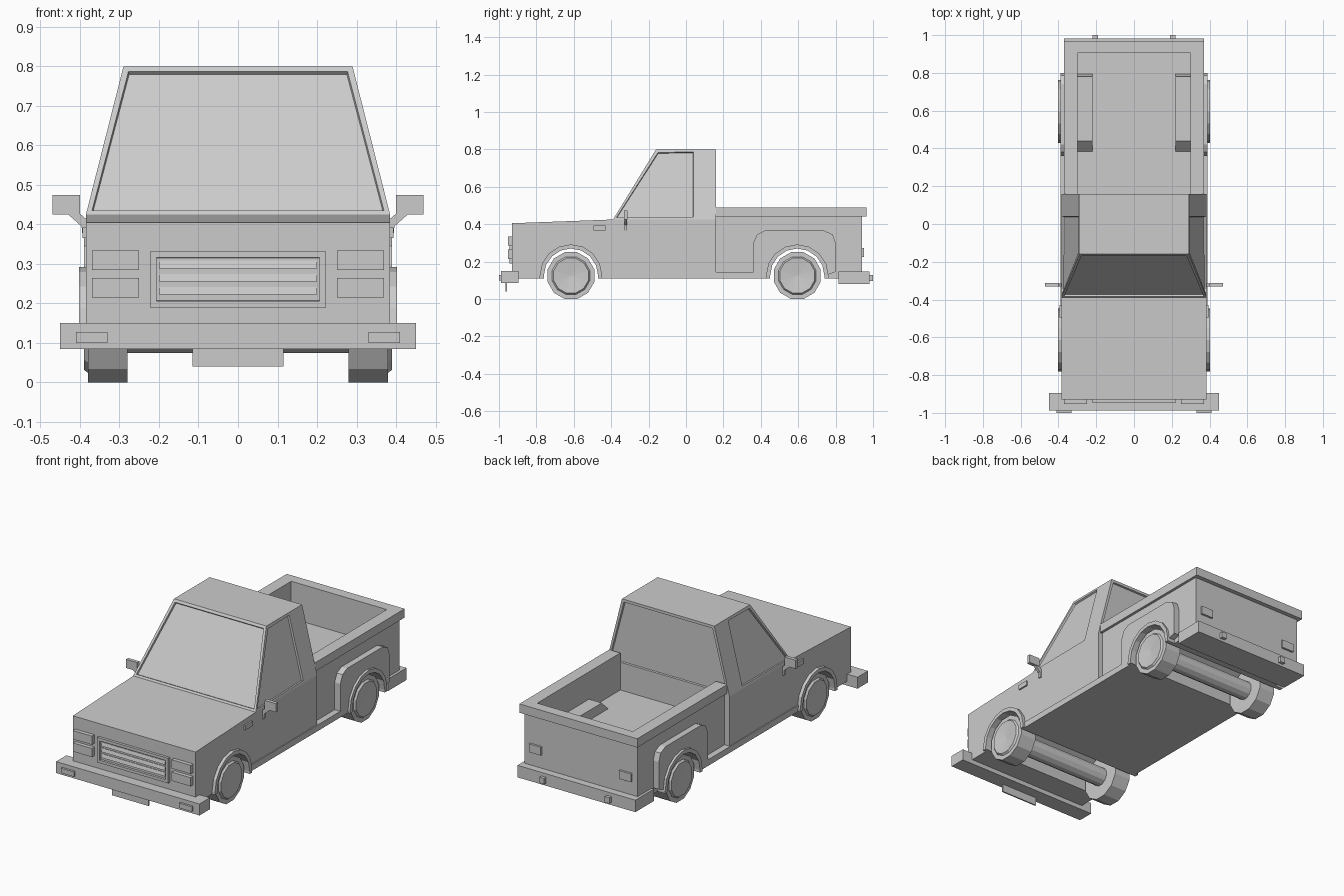
import bpy, bmesh
from math import radians, sin, cos, pi
from mathutils import Matrix

if "Cube" in bpy.data.objects:
    bpy.data.objects.remove(bpy.data.objects["Cube"])

GREY = (0.6, 0.6, 0.6, 1)
paint = bpy.data.materials.new("plain_grey")
paint.use_nodes = True
paint.diffuse_color = GREY
paint.node_tree.nodes["Principled BSDF"].inputs["Base Color"].default_value = GREY


def finish(name, bm):
    bmesh.ops.recalc_face_normals(bm, faces=bm.faces[:])
    mesh = bpy.data.meshes.new(name)
    bm.to_mesh(mesh)
    bm.free()
    mesh.materials.append(paint)
    obj = bpy.data.objects.new(name, mesh)
    bpy.context.collection.objects.link(obj)
    return obj


def prism(name, profile, lo, hi, axis="x"):
    """Extrude a (y, z) profile along x, or an (x, z) profile along y."""
    bm = bmesh.new()
    put = (lambda a, b: (lo, a, b)) if axis == "x" else (lambda a, b: (a, lo, b))
    face = bm.faces.new([bm.verts.new(put(a, b)) for a, b in profile])
    new = bmesh.ops.extrude_face_region(bm, geom=[face])["geom"]
    d = hi - lo
    bmesh.ops.translate(bm, verts=[v for v in new if isinstance(v, bmesh.types.BMVert)],
                        vec=(d, 0, 0) if axis == "x" else (0, d, 0))
    return finish(name, bm)


def box(name, x, y, z):
    return prism(name, [(y[0], z[0]), (y[1], z[0]), (y[1], z[1]), (y[0], z[1])], *x)


def pair(name, x, y, z):
    """The same box on the left and the right."""
    box("left_" + name, x, y, z)
    box("right_" + name, (-x[1], -x[0]), y, z)


def prism_pair(name, profile, lo, hi):
    prism("left_" + name, profile, lo, hi)
    prism("right_" + name, profile, -hi, -lo)


FRONT, REAR, AXLE_Z, FLOOR = -0.615, 0.595, 0.125, 0.11


def arch(cy, r, n=8):
    """Wheel opening from front foot, over the top, to the back foot."""
    top = [(cy - r * cos(pi * i / n), AXLE_Z + r * sin(pi * i / n)) for i in range(n + 1)]
    return [(cy - r, FLOOR)] + top + [(cy + r, FLOOR)]


# Front body with a wheel tunnel right across
prism("front_body", [(-0.93, FLOOR)] + arch(FRONT, 0.145) +
      [(0.16, FLOOR), (0.16, 0.425), (-0.39, 0.425), (-0.93, 0.405)], -0.385, 0.385)

# Cab: tapered block with recessed windows
bm = bmesh.new()
rings = [[bm.verts.new(p) for p in ((-w, y, z), (w, y, z), (w, 0.16, z), (-w, 0.16, z))]
         for w, y, z in ((0.385, -0.39, 0.425), (0.29, -0.16, 0.8))]
windows = []
for i in range(4):
    j = (i + 1) % 4
    windows.append(bm.faces.new((rings[0][i], rings[0][j], rings[1][j], rings[1][i])))
bm.faces.new(rings[1])
bm.faces.new(rings[0][::-1])
bmesh.ops.recalc_face_normals(bm, faces=bm.faces[:])
bmesh.ops.inset_individual(bm, faces=windows, thickness=0.02, depth=0)
for side in (windows[1], windows[3]):
    for v in side.verts:
        if v.co.y > 0.1:
            v.co.y = 0.04
bmesh.ops.inset_individual(bm, faces=windows, thickness=0.003, depth=-0.01)
finish("cab", bm)

# Cargo bed
prism("bed_base", [(0.16, FLOOR)] + arch(REAR, 0.145) +
      [(0.82, FLOOR), (0.82, 0.145), (0.94, 0.145), (0.94, 0.28), (0.16, 0.28)], -0.355, 0.355)
pair("bed_side", (0.3, 0.355), (0.16, 0.94), (0.28, 0.45))
box("tailgate", (-0.3, 0.3), (0.905, 0.94), (0.28, 0.45))
pair("bed_rail", (0.3, 0.37), (0.16, 0.965), (0.44, 0.49))
box("tailgate_rail", (-0.3, 0.3), (0.905, 0.965), (0.44, 0.49))
prism_pair("wheel_box", [(0.385, 0.28), (0.44, 0.335), (0.78, 0.335), (0.795, 0.28)], 0.22, 0.3)

# Sills, wheel arch lips and rear fenders
box("sill", (-0.39, 0.39), (-0.47, 0.44), (FLOOR, 0.145))
for name, cy in (("front", FRONT), ("rear", REAR)):
    prism_pair(name + "_arch_lip", arch(cy, 0.145) + arch(cy, 0.167)[::-1], 0.345, 0.403)
fender = [(0.36, 0.145), (0.36, 0.3), (0.38, 0.345), (0.42, 0.365),
          (0.74, 0.365), (0.785, 0.345), (0.8, 0.3), (0.8, 0.145)]
prism_pair("rear_fender", fender + arch(REAR, 0.15)[1:-1][::-1], 0.345, 0.39)


# Wheels and axles
def cylinder(bm, r, length, x):
    turn = Matrix.Rotation(radians(90), 4, "Y") @ Matrix.Rotation(radians(15), 4, "Z")
    bmesh.ops.create_cone(bm, cap_ends=True, segments=12, radius1=r, radius2=r, depth=length,
                          matrix=Matrix.Translation((x, 0, 0)) @ turn)


for name, cy in (("front", FRONT), ("rear", REAR)):
    for side, s in (("left", 1), ("right", -1)):
        bm = bmesh.new()
        cylinder(bm, AXLE_Z / cos(pi / 12), 0.1, s * 0.33)
        cap = [f for f in bm.faces if f.normal.x * s > 0.9]
        bmesh.ops.inset_individual(bm, faces=cap, thickness=0.025, depth=0)
        bmesh.ops.inset_individual(bm, faces=cap, thickness=0.008, depth=0.01)
        bmesh.ops.poke(bm, faces=cap, offset=-0.01)
        finish(f"{name}_{side}_wheel", bm).location = (0, cy, AXLE_Z)
    bm = bmesh.new()
    cylinder(bm, 0.052, 0.57, 0)
    finish(name + "_axle", bm).location = (0, cy, AXLE_Z)

# Bumpers, fog lamps, number plate
box("front_bumper", (-0.45, 0.45), (-0.988, -0.895), (0.085, 0.15))
pair("fog_lamp", (0.33, 0.41), (-1.0, -0.988), (0.1, 0.128))
box("number_plate", (-0.115, 0.115), (-0.965, -0.957), (0.04, 0.085))
box("rear_bumper", (-0.37, 0.37), (0.815, 0.982), (0.08, 0.148))
pair("bumper_stud", (0.19, 0.22), (0.982, 1.0), (0.095, 0.128))
pair("tail_lamp", (0.245, 0.32), (0.94, 0.952), (0.225, 0.272))

# Grille and headlamps
bm = bmesh.new()
bmesh.ops.create_cube(bm, size=1, matrix=Matrix.Translation((0, -0.935, 0.261)) @
                      Matrix.Diagonal((0.446, 0.02, 0.142, 1)))
opening = [f for f in bm.faces if f.normal.y < -0.9]
bmesh.ops.inset_individual(bm, faces=opening, thickness=0.023, depth=0)
bmesh.ops.inset_individual(bm, faces=opening, thickness=0.001, depth=-0.012)
finish("grille_frame", bm)
for i in range(3):
    z = 0.222 + i * 0.033
    prism(f"grille_slat_{i + 1}", [(-0.93, z), (-0.942, z), (-0.936, z + 0.02), (-0.93, z + 0.02)],
          -0.2, 0.2)
for name, z in (("lower", 0.215), ("upper", 0.285)):
    pair(name + "_headlamp", (0.25, 0.37), (-0.952, -0.93), (z, z + 0.049))

# Side markers and door mirrors
pair("side_marker", (0.38, 0.394), (-0.495, -0.43), (0.365, 0.392))
pair("mirror", (0.4, 0.47), (-0.332, -0.312), (0.425, 0.474))
for side, s in (("left", 1), ("right", -1)):
    arm = [(0.38, 0.365), (0.393, 0.365), (0.396, 0.395), (0.432, 0.427), (0.4, 0.427), (0.38, 0.41)]
    prism(side + "_mirror_arm", [(s * x, z) for x, z in arm], -0.33, -0.315, "y")
